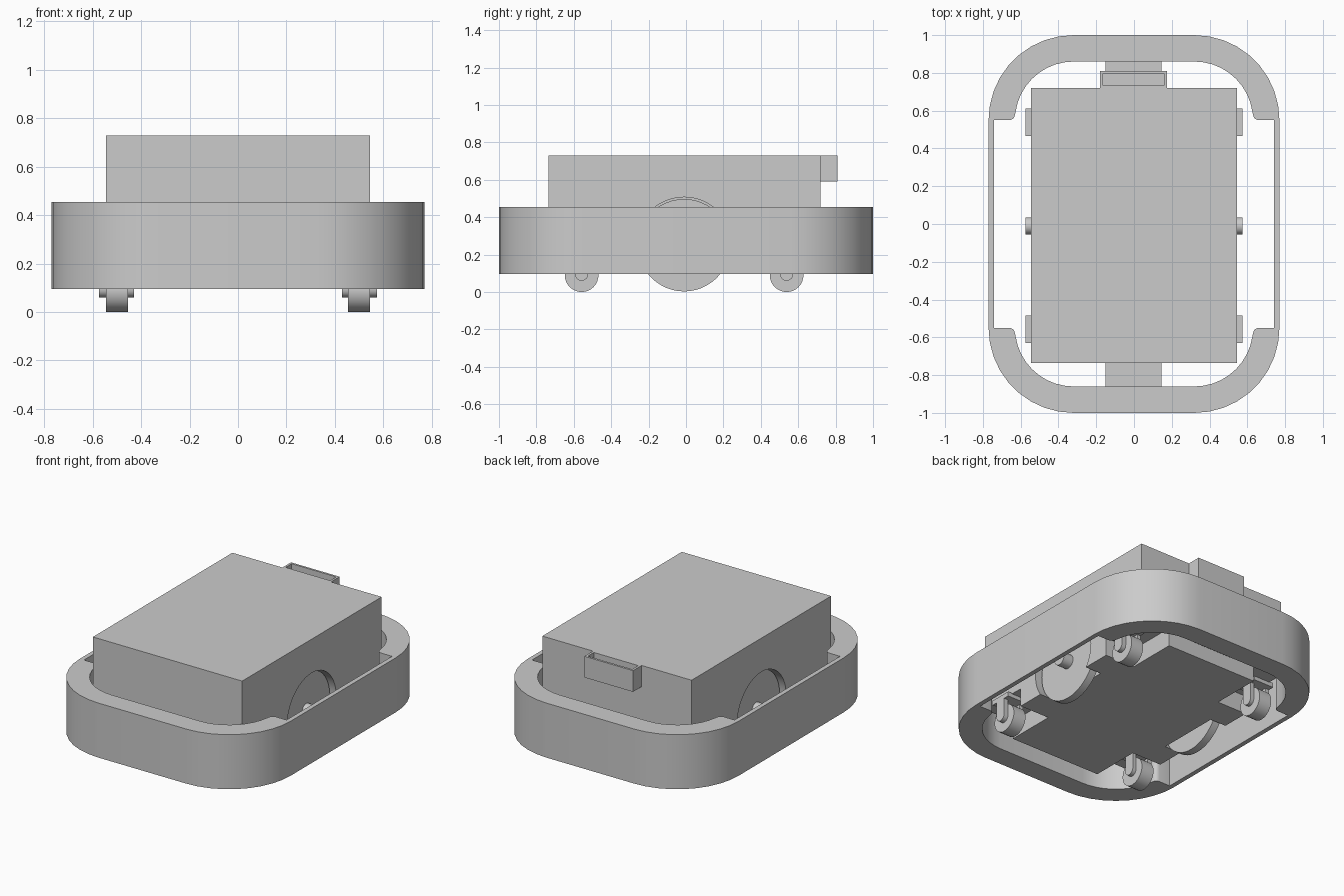
import bpy, bmesh, math

old = bpy.data.objects.get("Cube")
if old:
    bpy.data.objects.remove(old, do_unlink=True)

grey = bpy.data.materials.new("plain_grey")
grey.use_nodes = True
GREY = (0.6, 0.6, 0.6, 1)
grey.diffuse_color = GREY
grey.node_tree.nodes["Principled BSDF"].inputs["Base Color"].default_value = GREY

MID = -0.01  # chassis centre along y


def prism(name, pts, lo, hi, axis="z", smooth=False):
    """Extrude a flat outline: (x, y) along z, or (y, z) along x."""
    bm = bmesh.new()
    place = (lambda p, h: (p[0], p[1], h)) if axis == "z" else (lambda p, h: (h, p[0], p[1]))
    a = [bm.verts.new(place(p, lo)) for p in pts]
    b = [bm.verts.new(place(p, hi)) for p in pts]
    bm.faces.new(a)
    bm.faces.new(b)
    for i in range(len(pts)):
        j = (i + 1) % len(pts)
        bm.faces.new((a[i], a[j], b[j], b[i]))
    bmesh.ops.recalc_face_normals(bm, faces=bm.faces)
    mesh = bpy.data.meshes.new(name)
    bm.to_mesh(mesh)
    bm.free()
    mesh.materials.append(grey)
    ob = bpy.data.objects.new(name, mesh)
    bpy.context.collection.objects.link(ob)
    if smooth:
        shade(ob)
    return ob


def activate(ob):
    bpy.ops.object.select_all(action="DESELECT")
    ob.select_set(True)
    bpy.context.view_layer.objects.active = ob


def shade(ob):
    activate(ob)
    bpy.ops.object.shade_smooth_by_angle(angle=math.radians(30))


def box(name, x0, x1, y0, y1, z0, z1):
    return prism(name, [(x0, y0), (x1, y0), (x1, y1), (x0, y1)], z0, z1)


def arc(cx, cy, r, start, end, n):
    return [(cx + r * math.cos(math.radians(start + (end - start) * i / n)),
             cy + r * math.sin(math.radians(start + (end - start) * i / n)))
            for i in range(n + 1)]


def disc(name, y, z, r, x0, x1, n=48):
    return prism(name, arc(y, z, r, 0, 360, n)[:-1], x0, x1, "x", True)


def cut(ob, cutters):
    for c in cutters:
        m = ob.modifiers.new("cut", "BOOLEAN")
        m.operation, m.solver, m.object = "DIFFERENCE", "EXACT", c
        activate(ob)
        bpy.ops.object.modifier_apply(modifier=m.name)
        bpy.data.objects.remove(c, do_unlink=True)


def four_fold(quarter):
    """Mirror a first-quadrant outline into a closed loop."""
    q = quarter
    r = q[::-1]
    return (q + [(-x, y) for x, y in r] + [(-x, -y) for x, y in q]
            + [(x, -y) for x, y in r])


# Bumper ring, thick at the ends and thin along the sides
bumper = prism("bumper_ring", four_fold(arc(0.32, 0.55, 0.45, 0, 90, 9)), 0.095, 0.455)
inner = [(0.74, 0.55)] + arc(0.66, 0.58, 0.03, 270, 180, 4) + arc(0.32, 0.55, 0.31, 8, 90, 9)
cut(bumper, [prism("bumper_hole", four_fold(inner), 0, 0.6)])
shade(bumper)

# Chassis with caster notches at the corners and round wheel wells
chassis = box("chassis", -0.545, 0.545, -0.735, 0.72, 0.105, 0.73)
cutters = []
for s in (-1, 1):
    x0, x1 = sorted((s * 0.33, s * 0.7))
    cutters.append(box("notch", x0, x1, 0.39, 0.9, 0, 0.225))
    cutters.append(box("notch", x0, x1, -0.9, -0.405, 0, 0.225))
    x0, x1 = sorted((s * 0.43, s * 0.7))
    cutters.append(disc("wheel_well", MID, 0.25, 0.257, x0, x1))
cut(chassis, cutters)

# Bridges joining the chassis to the bumper
box("front_bridge", -0.15, 0.145, -0.87, -0.73, 0.2, 0.35)
box("back_bridge", -0.15, 0.145, 0.715, 0.87, 0.2, 0.35)

# Open tray on the back
tray = box("back_tray", -0.18, 0.175, 0.72, 0.81, 0.59, 0.73)
cut(tray, [box("tray_hole", -0.165, 0.16, 0.733, 0.796, 0.61, 0.8)])

# Wheels, axles and casters on both sides
for s, side in ((-1, "right"), (1, "left")):
    def span(a, b):
        return sorted((s * a, s * b))

    disc(side + "_drive_wheel", MID, 0.25, 0.247, *span(0.455, 0.505))
    disc(side + "_drive_axle", MID, 0.25, 0.045, *span(0.42, 0.575), 24)
    for y, end in ((MID - 0.548, "front"), (MID + 0.548, "back")):
        label = side + "_" + end + "_caster"
        disc(label + "_wheel", y, 0.09, 0.09, *span(0.455, 0.545), 32)
        x0, x1 = span(0.43, 0.575)
        box(label + "_mount", x0, x1, y - 0.0725, y + 0.0725, 0.2, 0.23)
        tab = arc(y, 0.095, 0.035, 180, 360, 12) + [(y + 0.035, 0.205), (y - 0.035, 0.205)]
        for part, a, b in (("inner", 0.43, 0.455), ("outer", 0.545, 0.575)):
            prism(label + "_" + part + "_fork", tab, *span(a, b), "x", True)
